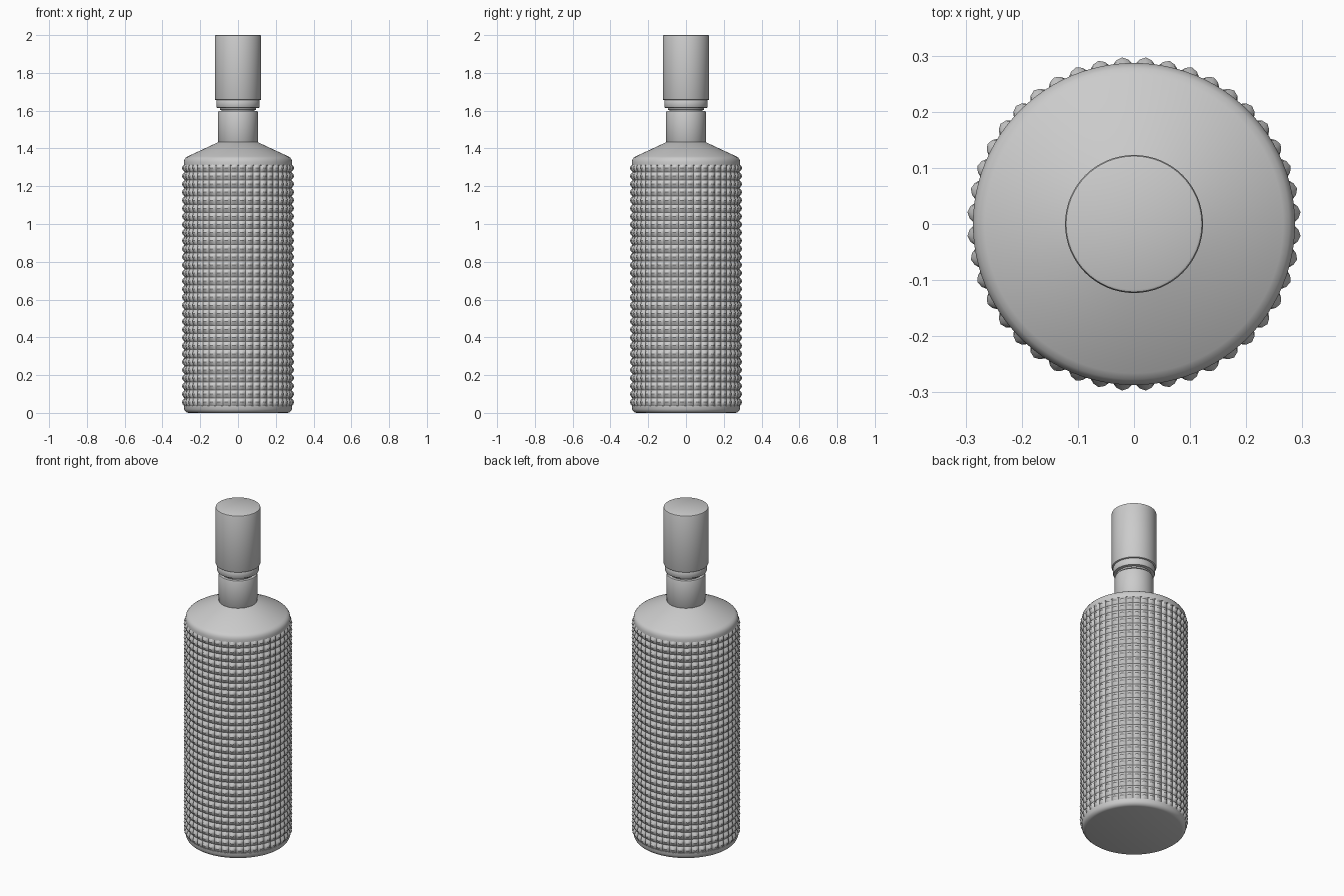
import bpy, bmesh, math

if "Cube" in bpy.data.objects:
    bpy.data.objects.remove(bpy.data.objects["Cube"])


def finish(name, bm, angle=35):
    bmesh.ops.recalc_face_normals(bm, faces=bm.faces)
    mesh = bpy.data.meshes.new(name)
    bm.to_mesh(mesh)
    bm.free()
    ob = bpy.data.objects.new(name, mesh)
    bpy.context.collection.objects.link(ob)
    bpy.ops.object.select_all(action='DESELECT')
    ob.select_set(True)
    bpy.context.view_layer.objects.active = ob
    bpy.ops.object.shade_smooth_by_angle(angle=math.radians(angle))
    return ob


def skin(bm, rings, cap_bottom=True, cap_top=True):
    # bridge successive vertex rings with quads
    n = len(rings[0])
    for a, b in zip(rings, rings[1:]):
        for i in range(n):
            j = (i + 1) % n
            bm.faces.new((a[i], a[j], b[j], b[i]))
    if cap_bottom:
        bm.faces.new(rings[0][::-1])
    if cap_top:
        bm.faces.new(rings[-1])


def ring(bm, z, radius, n):
    # radius is a function of the vertex index
    return [bm.verts.new((radius(i) * math.cos(2 * math.pi * i / n),
                          radius(i) * math.sin(2 * math.pi * i / n), z))
            for i in range(n)]


def lathe(name, profile, n=96):
    bm = bmesh.new()
    skin(bm, [ring(bm, z, lambda i, r=r: r, n) for r, z in profile])
    return finish(name, bm)


# Studded body: a grid of small rounded pyramids between base and shoulder
COLS, ROWS, SUB = 44, 30, 4
Z0, Z1, VALLEY, HEIGHT = 0.035, 1.318, 0.283, 0.0145
BUMP = [0.0, 0.72, 1.0, 0.72]
n = COLS * SUB
bm = bmesh.new()
rings = []
for k in range(ROWS * SUB + 1):
    v = BUMP[k % SUB]
    rings.append(ring(bm, Z0 + (Z1 - Z0) * k / (ROWS * SUB),
                      lambda i: VALLEY + HEIGHT * v * BUMP[i % SUB], n))
skin(bm, rings, False, False)
finish("studded_body", bm, 25)

# Rounded base
lathe("base", [(0.262, 0), (0.272, 0.003), (0.280, 0.01), (0.285, 0.02),
               (0.286, 0.037), (0.27, 0.045)])

# Sloping shoulder with rounded rim
lathe("shoulder", [(0.27, 1.305), (0.287, 1.312), (0.287, 1.328), (0.284, 1.341),
                   (0.277, 1.351), (0.266, 1.358), (0.105, 1.433), (0.09, 1.436)])

# Neck collar
lathe("neck", [(0.1, 1.42), (0.103, 1.432), (0.106, 1.437), (0.106, 1.590),
               (0.103, 1.597), (0.09, 1.598)], 64)

# Recessed stem between neck and stopper
lathe("stopper_stem", [(0.088, 1.58), (0.088, 1.603), (0.095, 1.605),
                       (0.095, 1.62)], 64)

# Stopper ring
lathe("stopper_ring", [(0.105, 1.614), (0.112, 1.616), (0.115, 1.621),
                       (0.115, 1.652), (0.112, 1.657), (0.1, 1.66)], 64)

# Tall stopper cap
lathe("stopper_cap", [(0.117, 1.656), (0.121, 1.658), (0.123, 1.663), (0.123, 1.993),
                      (0.121, 1.998), (0.117, 2.0)], 64)
